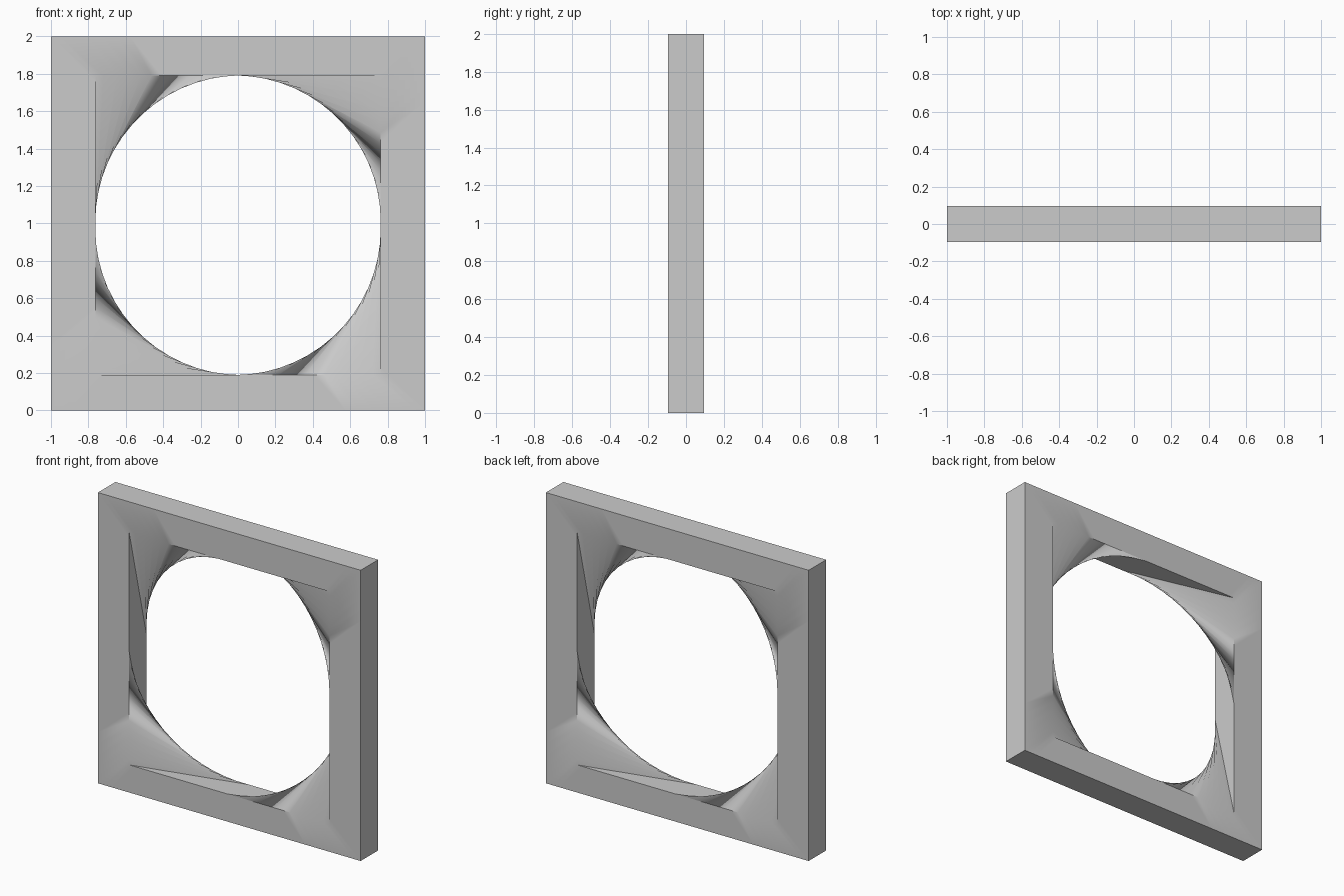
import bpy, bmesh, math

if "Cube" in bpy.data.objects:
    bpy.data.objects.remove(bpy.data.objects["Cube"])

D = 0.095          # half thickness
TWIST = 45         # degrees the opening turns from front to back


def on_rect(deg, hx, hz, cz, y):
    """Point where a ray at the given angle meets a rectangle's outline."""
    c, s = math.cos(math.radians(deg)), math.sin(math.radians(deg))
    k = 1 / max(abs(c) / hx, abs(s) / hz)
    return (c * k, y, cz + s * k)


# Angles repeat every 45 degrees so that every corner falls on a sample
HX, HZ, CZ = 0.762, 0.80, 0.99
corner = math.degrees(math.atan2(HZ, HX))
base = sorted([i * 3.0 for i in range(15)] + [corner - 45, 90 - corner])
angles = [o * 45 + b for o in range(8) for b in base]
n, shift = len(angles), len(base) * TWIST // 45

bm = bmesh.new()


def ring(hx, hz, cz, y):
    return [bm.verts.new(on_rect(a, hx, hz, cz, y)) for a in angles]


def bridge(r1, r2, offset=0):
    faces = []
    for i in range(n):
        j = (i + 1) % n
        faces.append(bm.faces.new((r1[i], r1[j], r2[(j + offset) % n], r2[(i + offset) % n])))
    return faces


# Square outer outline and rectangular opening, front and back
outer_f, outer_b = ring(1, 1, 1, -D), ring(1, 1, 1, D)
inner_f, inner_b = ring(HX, HZ, CZ, -D), ring(HX, HZ, CZ, D)
bridge(inner_f, outer_f)
bridge(outer_f, outer_b)
bridge(outer_b, inner_b)
# Twisted ruled surface lining the opening
bridge(inner_f, inner_b, shift)

bmesh.ops.recalc_face_normals(bm, faces=bm.faces[:])
mesh = bpy.data.meshes.new("twisted_opening_frame")
bm.to_mesh(mesh)
bm.free()
frame = bpy.data.objects.new("twisted_opening_frame", mesh)
bpy.context.collection.objects.link(frame)
bpy.context.view_layer.objects.active = frame
frame.select_set(True)
bpy.ops.object.shade_smooth_by_angle(angle=math.radians(30))
